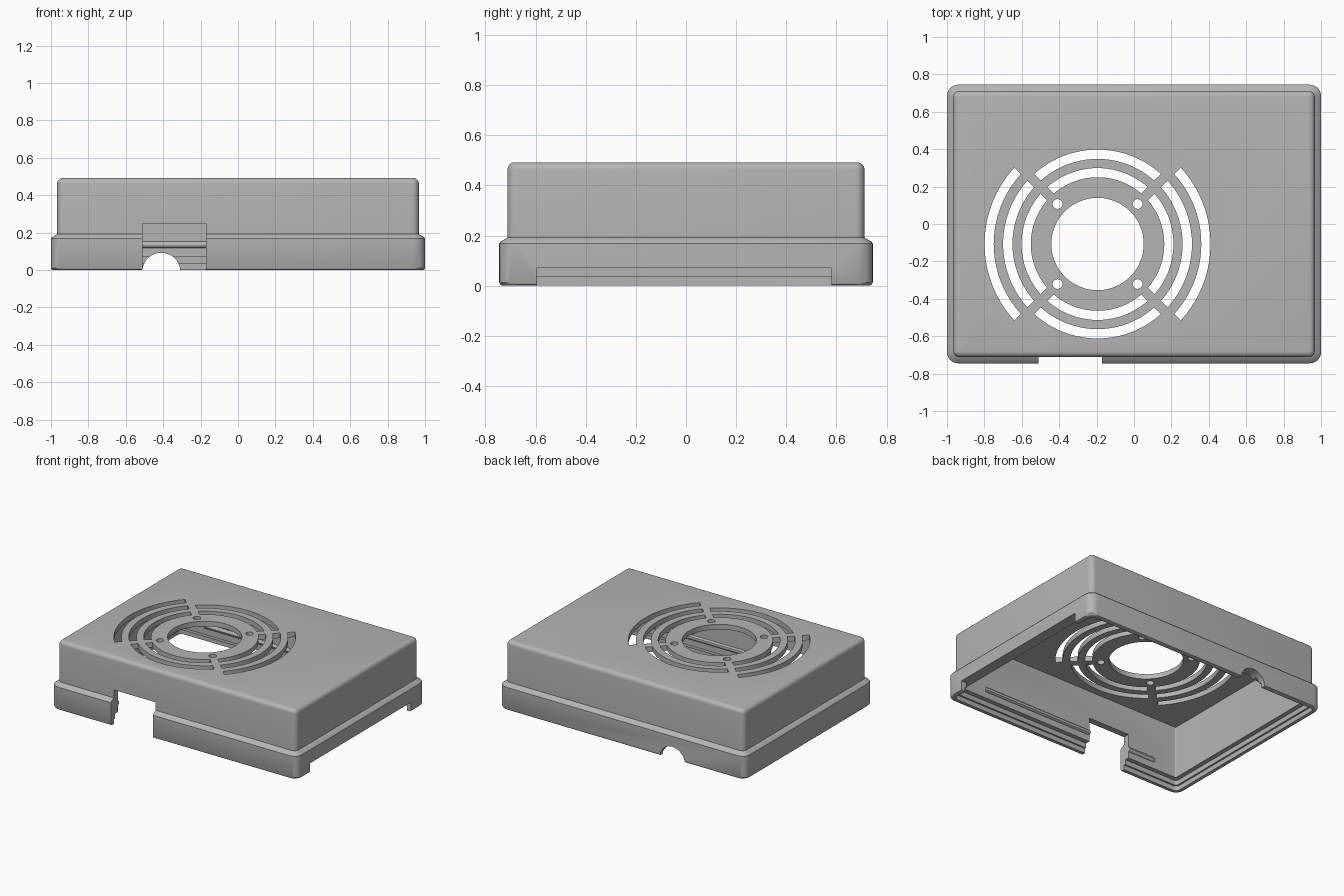
import bpy, bmesh, math
from mathutils import Vector, Matrix

cube = bpy.data.objects.get("Cube")
if cube:
    bpy.data.objects.remove(cube, do_unlink=True)

grey = bpy.data.materials.new("matte grey")
grey.use_nodes = True
COLOUR = (0.46, 0.46, 0.46, 1)
grey.diffuse_color = COLOUR
grey.node_tree.nodes["Principled BSDF"].inputs["Base Color"].default_value = COLOUR


def to_object(bm, name):
    bmesh.ops.recalc_face_normals(bm, faces=bm.faces)
    mesh = bpy.data.meshes.new(name)
    bm.to_mesh(mesh)
    bm.free()
    mesh.materials.append(grey)
    obj = bpy.data.objects.new(name, mesh)
    bpy.context.collection.objects.link(obj)
    return obj


def rounded_ring(bm, hx, hy, r, z, steps=6):
    """Rounded rectangle of vertices at one height."""
    verts = []
    for quarter, (sx, sy) in enumerate([(1, 1), (-1, 1), (-1, -1), (1, -1)]):
        for i in range(steps + 1):
            a = (quarter + i / steps) * math.pi / 2
            verts.append(bm.verts.new((sx * (hx - r) + r * math.cos(a),
                                       sy * (hy - r) + r * math.sin(a), z)))
    return verts


def prism(bm, outline, z0, z1):
    """Extrude a flat outline between two heights."""
    low = [bm.verts.new((x, y, z0)) for x, y in outline]
    high = [bm.verts.new((x, y, z1)) for x, y in outline]
    bm.faces.new(low)
    bm.faces.new(high)
    for i in range(len(low)):
        j = (i + 1) % len(low)
        bm.faces.new((low[i], low[j], high[j], high[i]))


def box(bm, x0, x1, y0, y1, z0, z1):
    prism(bm, [(x0, y0), (x1, y0), (x1, y1), (x0, y1)], z0, z1)


def rod(bm, centre, radius, length, axis, segments):
    turn = Vector((0, 0, 1)).rotation_difference(Vector(axis)).to_matrix().to_4x4()
    bmesh.ops.create_cone(bm, cap_ends=True, segments=segments, radius1=radius,
                          radius2=radius, depth=length,
                          matrix=Matrix.Translation(centre) @ turn)


def combine(target, tool, operation):
    mod = target.modifiers.new(operation, "BOOLEAN")
    mod.operation = operation
    mod.solver = "EXACT"
    mod.object = tool
    bpy.context.view_layer.objects.active = target
    bpy.ops.object.modifier_apply(modifier=mod.name)
    bpy.data.objects.remove(tool, do_unlink=True)


# Shell: outer skin going up, then the inner skin coming down to the rim
HX, HY = 1.0, 0.745
profile = [(0.012, 0.05, 0), (0.004, 0.06, 0.004), (0, 0.06, 0.012),
           (0, 0.06, 0.168), (0.006, 0.055, 0.176), (0.033, 0.035, 0.192)]
for i in range(6):
    a = i / 5 * math.pi / 2
    inset = 0.03 * (1 - math.cos(a))
    profile.append((0.033 + inset, 0.035 - inset, 0.462 + 0.03 * math.sin(a)))
top_ring = len(profile) - 1
profile += [(0.08, 0.008, 0.455), (0.08, 0.008, 0.07), (0.047, 0.02, 0.07),
            (0.047, 0.02, 0.035), (0.034, 0.03, 0.035), (0.034, 0.03, 0)]

bm = bmesh.new()
rings = [rounded_ring(bm, HX - d, HY - d, r, z) for d, r, z in profile]
pairs = [(k, (k + 1) % len(rings)) for k in range(len(rings)) if k != top_ring]
for k, m in pairs:
    for i in range(len(rings[k])):
        j = (i + 1) % len(rings[k])
        bm.faces.new((rings[k][i], rings[k][j], rings[m][j], rings[m][i]))
bm.faces.new(rings[top_ring])
bm.faces.new(rings[top_ring + 1])
cover = to_object(bm, "fan_cover")

# Snap ribs along the inside of the front and back walls
bm = bmesh.new()
for side in (-1, 1):
    rod(bm, (0, side * 0.667, 0.135), 0.018, 1.46, (1, 0, 0), 12)
combine(cover, to_object(bm, "snap_ribs"), "UNION")

# Openings in the walls: front port, long side gap, rear cable arch
bm = bmesh.new()
box(bm, -0.51, -0.17, -0.9, -0.6, -0.1, 0.25)
box(bm, 0.8, 1.1, -0.595, 0.58, -0.1, 0.07)
rod(bm, (-0.41, 0.72, -0.01), 0.102, 0.3, (0, 1, 0), 40)
combine(cover, to_object(bm, "wall_openings"), "DIFFERENCE")

# Fan grille: hub hole, screw holes and arc slots split by diagonal bridges
FX, FY = -0.195, -0.107
BRIDGE = 0.026


def arc_slot(bm, inner, outer, direction, steps=20):
    outline = []
    for radius, way in ((inner, 1), (outer, -1)):
        half = math.pi / 4 - math.asin(BRIDGE / radius)
        for i in range(steps + 1):
            a = direction + way * half * (2 * i / steps - 1)
            outline.append((FX + radius * math.cos(a), FY + radius * math.sin(a)))
    prism(bm, outline, 0.4, 0.6)


bm = bmesh.new()
rod(bm, (FX, FY, 0.5), 0.247, 0.2, (0, 0, 1), 64)
for sx in (-1, 1):
    for sy in (-1, 1):
        rod(bm, (FX + sx * 0.214, FY + sy * 0.214, 0.5), 0.026, 0.2, (0, 0, 1), 24)
for quarter in range(4):
    slots = [(0.357, 0.406), (0.455, 0.505)]
    if quarter % 2 == 0:
        slots.append((0.555, 0.604))
    for inner, outer in slots:
        arc_slot(bm, inner, outer, quarter * math.pi / 2)
combine(cover, to_object(bm, "grille_openings"), "DIFFERENCE")

# Smooth the rounded edges and keep the hard ones
bpy.ops.object.select_all(action="DESELECT")
cover.select_set(True)
bpy.context.view_layer.objects.active = cover
bpy.ops.object.shade_smooth_by_angle(angle=math.radians(30))
